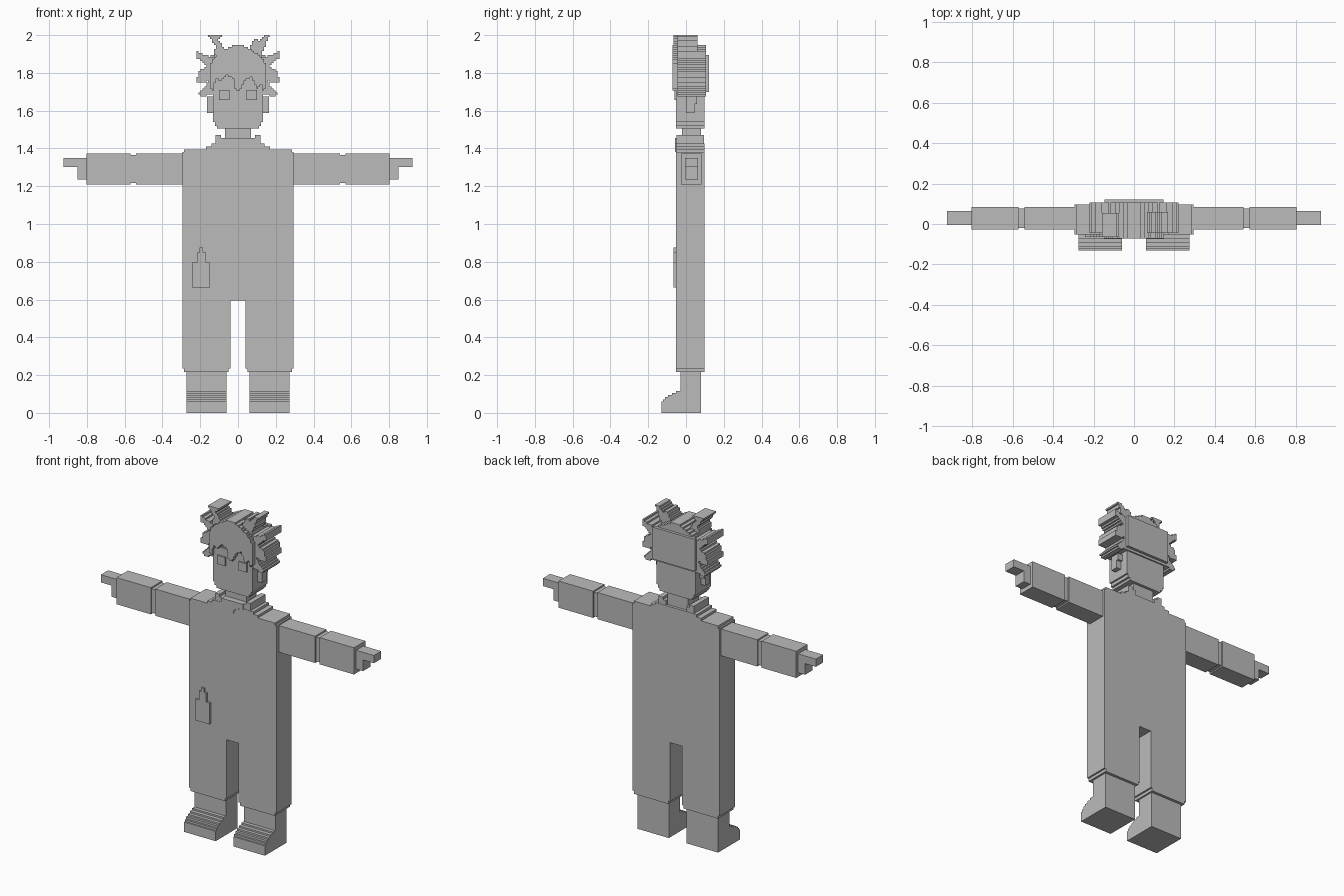
import bpy, bmesh, math

CELL = 0.0105
grey = bpy.data.materials.new("plain_grey")
grey.diffuse_color = (0.5, 0.5, 0.5, 1)


def prism(name, polys, a0, a1, axis="y", mirror=False):
    """Flat outlines thickened from a0 to a1 along an axis."""
    bm = bmesh.new()
    for poly in polys:
        area = sum(p[0] * q[1] - q[0] * p[1] for p, q in zip(poly, poly[1:] + poly[:1]))
        pts = poly if area > 0 else poly[::-1]
        bm.faces.new([bm.verts.new((u, a0, v) if axis == "y" else (a1, u, v)) for u, v in pts])
    bmesh.ops.remove_doubles(bm, verts=bm.verts, dist=1e-4)
    if len(polys) > 1:
        bmesh.ops.dissolve_limit(bm, angle_limit=0.01, verts=bm.verts, edges=bm.edges)
    me = bpy.data.meshes.new(name)
    bm.to_mesh(me)
    bm.free()
    me.materials.append(grey)
    ob = bpy.data.objects.new(name, me)
    bpy.context.collection.objects.link(ob)
    mod = ob.modifiers.new("thickness", "SOLIDIFY")
    mod.thickness, mod.offset = a1 - a0, -1
    if mirror:
        ob.modifiers.new("mirror", "MIRROR").use_mirror_merge = False
    return ob


def box(name, x0, x1, y0, y1, z0, z1, mirror=False):
    return prism(name, [[(x0, z0), (x1, z0), (x1, z1), (x0, z1)]], y0, y1, mirror=mirror)


def inside(x, z, poly):
    hit = False
    for (x0, z0), (x1, z1) in zip(poly, poly[1:] + poly[:1]):
        if (z0 > z) != (z1 > z) and x < x0 + (z - z0) * (x1 - x0) / (z1 - z0):
            hit = not hit
    return hit


def stepped(name, outline, y0, y1):
    """An outline snapped to small square steps, then thickened."""
    cells = []
    for k in range(60):
        for i in range(-25, 25):
            x, z = i * CELL, 2 - (k + 1) * CELL
            if inside(x + CELL / 2, z + CELL / 2, outline):
                cells.append([(x, z), (x + CELL, z), (x + CELL, z + CELL), (x, z + CELL)])
    return prism(name, cells, y0, y1)


def both(half):
    """Mirror a half outline (listed top to bottom on +x)."""
    return half + [(-x, z) for x, z in reversed(half)]


# Overalls with legs and stepped shoulders
prism("overalls", [both([(0.14, 1.425), (0.14, 1.41), (0.17, 1.41), (0.17, 1.395),
                         (0.285, 1.395), (0.285, 1.38), (0.295, 1.38), (0.295, 0.235),
                         (0.285, 0.235), (0.285, 0.217), (0.05, 0.217), (0.05, 0.235),
                         (0.04, 0.235), (0.04, 0.595)])], -0.052, 0.097)

# Collar, neckline and neck
prism("collar", [[(0.07, 1.42), (0.12, 1.42), (0.12, 1.47), (0.09, 1.47), (0.09, 1.455),
                  (0.07, 1.455)]], -0.05, 0.095, mirror=True)
stepped("neckline", [(-0.08, 1.455), (0.08, 1.455), (0.07, 1.425), (0.02, 1.41), (0, 1.375),
                     (-0.02, 1.41), (-0.07, 1.425)], -0.057, -0.02)
box("neck", -0.07, 0.07, -0.02, 0.08, 1.42, 1.515)

# Arms with narrow elbows, and blocky hands
box("upper_arm", 0.29, 0.54, -0.027, 0.083, 1.21, 1.373, True)
box("elbow", 0.54, 0.57, -0.02, 0.076, 1.218, 1.365, True)
box("forearm", 0.57, 0.803, -0.027, 0.083, 1.21, 1.373, True)
prism("hand", [[(0.80, 1.235), (0.85, 1.235), (0.85, 1.303), (0.923, 1.303),
                (0.923, 1.35), (0.80, 1.35)]], -0.006, 0.064, mirror=True)

# Shoes with stepped toes
shoe = [(0.08, 0), (0.08, 0.222), (-0.03, 0.222), (-0.03, 0.115)]
for y, z in [(-0.052, 0.105), (-0.075, 0.095), (-0.095, 0.085), (-0.11, 0.072),
             (-0.122, 0.06), (-0.13, 0.048)]:
    shoe += [(y, shoe[-1][1]), (y, z)]
shoe = shoe + [(-0.13, 0)]
prism("shoe", [shoe], 0.06, 0.273, "x", True)

# Bottle on the hip
prism("hip_bottle", [[(-0.243, 0.665), (-0.147, 0.665), (-0.147, 0.795), (-0.17, 0.795),
                      (-0.17, 0.85), (-0.185, 0.85), (-0.185, 0.875), (-0.203, 0.875),
                      (-0.203, 0.85), (-0.218, 0.85), (-0.218, 0.795), (-0.243, 0.795)]],
      -0.065, -0.05)

# Head with a stepped chin, ears and eyes
prism("head", [both([(0.133, 1.76), (0.133, 1.54), (0.123, 1.54), (0.123, 1.52),
                     (0.11, 1.52), (0.11, 1.505)])], -0.052, 0.097)
prism("ear", [[(0.0, 1.588), (0.045, 1.588), (0.045, 1.635), (0.058, 1.635),
               (0.058, 1.675), (0.0, 1.675)]], 0.13, 0.163, "x", True)
box("eye", 0.045, 0.10, -0.06, -0.05, 1.657, 1.71, True)

# Spiky hair body
stepped("hair_spikes", both([(0.025, 1.947), (0.06, 1.93), (0.10, 1.91), (0.13, 1.885),
                             (0.18, 1.895), (0.218, 1.912), (0.222, 1.885), (0.19, 1.855),
                             (0.162, 1.835), (0.205, 1.815), (0.222, 1.75), (0.18, 1.75),
                             (0.147, 1.765), (0.175, 1.73), (0.205, 1.69), (0.19, 1.672),
                             (0.16, 1.685), (0.133, 1.69)]), -0.045, 0.105)
# Front hair with a zigzag fringe, and the back panel
stepped("fringe", [(-0.025, 1.945), (0.025, 1.945), (0.10, 1.905), (0.14, 1.87), (0.15, 1.76),
                   (0.135, 1.69), (0.125, 1.74), (0.10, 1.72), (0.07, 1.775), (0.04, 1.765),
                   (0.01, 1.71), (-0.015, 1.71), (-0.02, 1.765), (-0.055, 1.79),
                   (-0.09, 1.755), (-0.115, 1.77), (-0.135, 1.69), (-0.15, 1.76),
                   (-0.14, 1.87), (-0.10, 1.905)], -0.072, -0.045)
box("back_hair", -0.145, 0.145, 0.105, 0.122, 1.70, 1.895)

# Two tall tufts
stepped("left_tuft", [(-0.165, 2.0), (-0.085, 2.0), (-0.105, 1.975), (-0.07, 1.93),
                      (-0.06, 1.89), (-0.13, 1.89), (-0.115, 1.945)], -0.065, 0.055)
stepped("right_tuft", [(0.06, 1.94), (0.09, 1.98), (0.115, 1.965), (0.135, 2.0), (0.17, 2.0),
                       (0.15, 1.96), (0.13, 1.91), (0.13, 1.88), (0.05, 1.89)], -0.045, 0.06)
